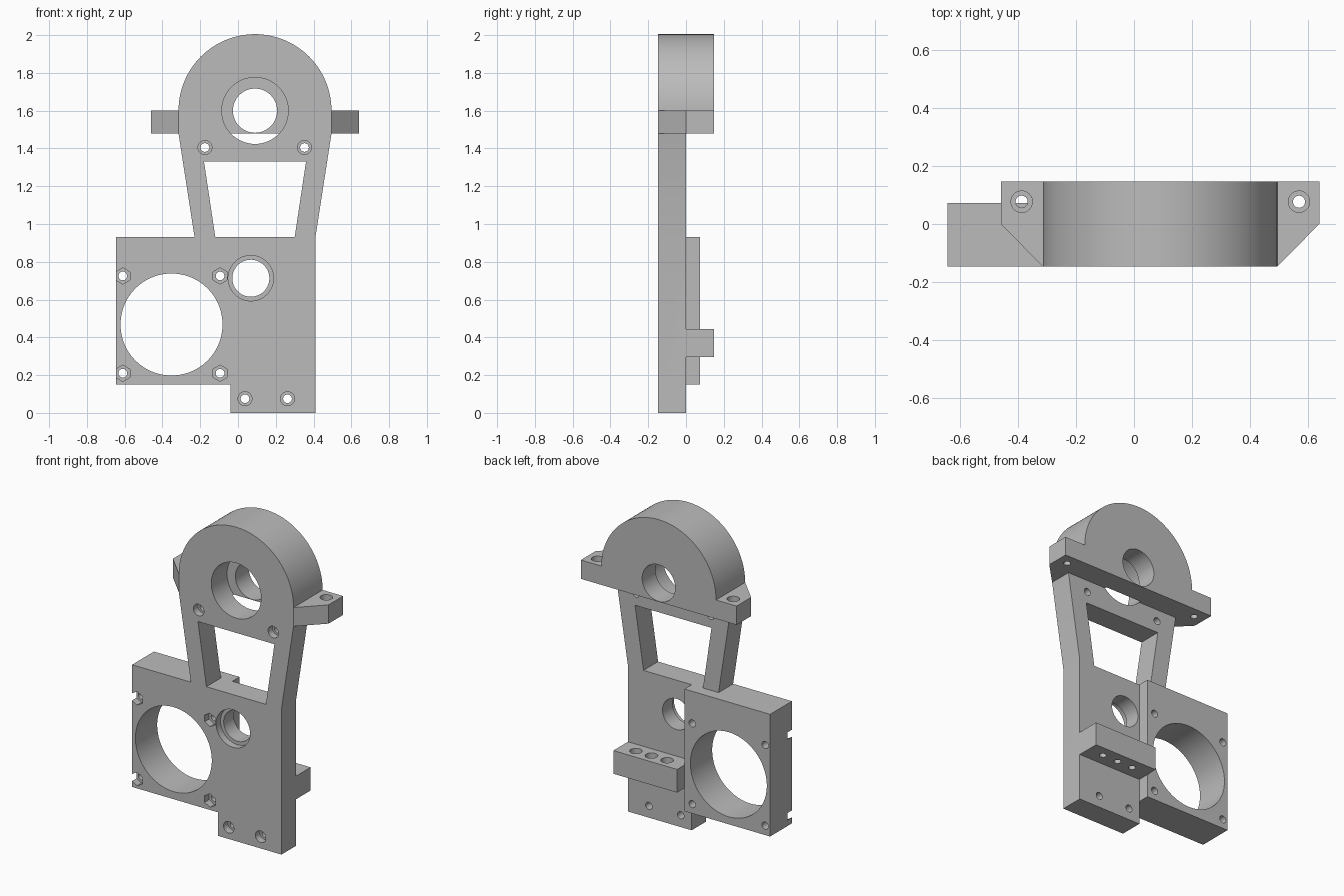
import bpy, bmesh, math
from mathutils import Matrix, Vector

cube = bpy.data.objects.get("Cube")
if cube:
    bpy.data.objects.remove(cube, do_unlink=True)

FRONT, MID, BLOCK, BACK = -0.147, 0.0, 0.073, 0.147   # depth levels
CX, CZ, HEAD_R = 0.09, 1.6, 0.405                     # bearing head

grey = bpy.data.materials.new("light_grey")
grey.use_nodes = True
grey.diffuse_color = (0.5, 0.5, 0.5, 1)
grey.node_tree.nodes["Principled BSDF"].inputs["Base Color"].default_value = (0.5, 0.5, 0.5, 1)


def add_object(name, bm):
    bmesh.ops.recalc_face_normals(bm, faces=bm.faces[:])
    mesh = bpy.data.meshes.new(name)
    bm.to_mesh(mesh)
    bm.free()
    mesh.materials.append(grey)
    obj = bpy.data.objects.new(name, mesh)
    bpy.context.collection.objects.link(obj)
    return obj


def prism(name, points, start, end, axis="Y"):
    """Extrude a flat outline (x,z along Y, or x,y along Z)."""
    bm = bmesh.new()
    place = (lambda a, b: (a, start, b)) if axis == "Y" else (lambda a, b: (a, b, start))
    face = bm.faces.new([bm.verts.new(place(a, b)) for a, b in points])
    new = bmesh.ops.extrude_face_region(bm, geom=[face])["geom"]
    step = Vector((0, end - start, 0)) if axis == "Y" else Vector((0, 0, end - start))
    bmesh.ops.translate(bm, vec=step, verts=[g for g in new if isinstance(g, bmesh.types.BMVert)])
    return add_object(name, bm)


def rect(x0, x1, z0, z1):
    return [(x0, z0), (x1, z0), (x1, z1), (x0, z1)]


def cylinder(a, b, radius, start, end, axis="Y", sides=48):
    bm = bmesh.new()
    mid = (start + end) / 2
    if axis == "Y":
        matrix = Matrix.Translation((a, mid, b)) @ Matrix.Rotation(math.pi / 2, 4, "X")
    else:
        matrix = Matrix.Translation((a, b, mid))
    bmesh.ops.create_cone(bm, cap_ends=True, segments=sides, radius1=radius,
                          radius2=radius, depth=end - start, matrix=matrix)
    return add_object("cutter", bm)


def combine(body, other, operation):
    mod = body.modifiers.new("combine", "BOOLEAN")
    mod.operation, mod.solver, mod.object = operation, "EXACT", other
    bpy.context.view_layer.objects.active = body
    bpy.ops.object.modifier_apply(modifier=mod.name)
    bpy.data.objects.remove(other, do_unlink=True)


# Main plate: foot, middle and tapering neck
body = prism("mounting_bracket", [(-0.04, 0), (0.41, 0), (0.41, 0.93), (0.495, 1.48),
             (-0.315, 1.48), (-0.23, 0.93), (-0.04, 0.93)], FRONT, MID)

# Half-round bearing head, flange with two ears, motor block, rear shelf
arc = [(CX + HEAD_R * math.cos(math.pi * i / 64), CZ + HEAD_R * math.sin(math.pi * i / 64))
       for i in range(65)]
parts = [
    prism("ear_flange", [(-0.46, BACK), (-0.46, MID), (-0.315, FRONT),
                         (0.495, FRONT), (0.64, MID), (0.64, BACK)], 1.48, 1.6, "Z"),
    prism("bearing_head", arc, FRONT, BACK),
    prism("motor_block", rect(-0.645, -0.04, 0.15, 0.93), FRONT, BLOCK),
    prism("rear_shelf", rect(-0.04, 0.41, 0.297, 0.445), MID, BACK),
]
for part in parts:
    combine(body, part, "UNION")


def cut(*args, **kw):
    combine(body, cylinder(*args, **kw), "DIFFERENCE")


# Neck window
combine(body, prism("window_cutter", [(-0.12, 0.93), (0.30, 0.93), (0.36, 1.33), (-0.18, 1.33)],
                    -0.3, 0.04), "DIFFERENCE")

# Bearing seat, shaft hole and motor opening
cut(CX, CZ, 0.117, -0.3, 0.3, sides=64)
cut(CX, CZ, 0.176, -0.3, 0.012, sides=64)
cut(0.068, 0.713, 0.098, -0.3, 0.3, sides=64)
cut(0.068, 0.713, 0.12, -0.3, FRONT + 0.045, sides=64)
cut(-0.352, 0.468, 0.27, -0.3, 0.3, sides=96)

# Hexagonal nut pockets around the motor opening
for x in (-0.61, -0.095):
    for z in (0.21, 0.725):
        cut(x, z, 0.023, -0.3, 0.3, sides=24)
        cut(x, z, 0.043, -0.3, FRONT + 0.045, sides=6)

# Counterbored screw holes in the foot and neck
for x, z in ((0.037, 0.075), (0.262, 0.075), (-0.175, 1.405), (0.352, 1.405)):
    cut(x, z, 0.023, -0.3, 0.04, sides=24)
    cut(x, z, 0.037, -0.3, FRONT + 0.045, sides=32)

# Vertical counterbored holes in the ears and rear shelf
for x, top, depth in ((-0.388, 1.6, 0.05), (0.57, 1.6, 0.05),
                      (0.30, 0.445, 0.05), (0.19, 0.445, 0.05), (0.08, 0.445, 0.05)):
    cut(x, 0.077, 0.021, top - 0.2, top + 0.1, axis="Z", sides=24)
    cut(x, 0.077, 0.037, top - depth, top + 0.1, axis="Z", sides=32)

# Smooth the round walls, keep edges crisp
bpy.ops.object.select_all(action="DESELECT")
body.select_set(True)
bpy.context.view_layer.objects.active = body
bpy.ops.object.shade_smooth_by_angle(angle=math.radians(30))
